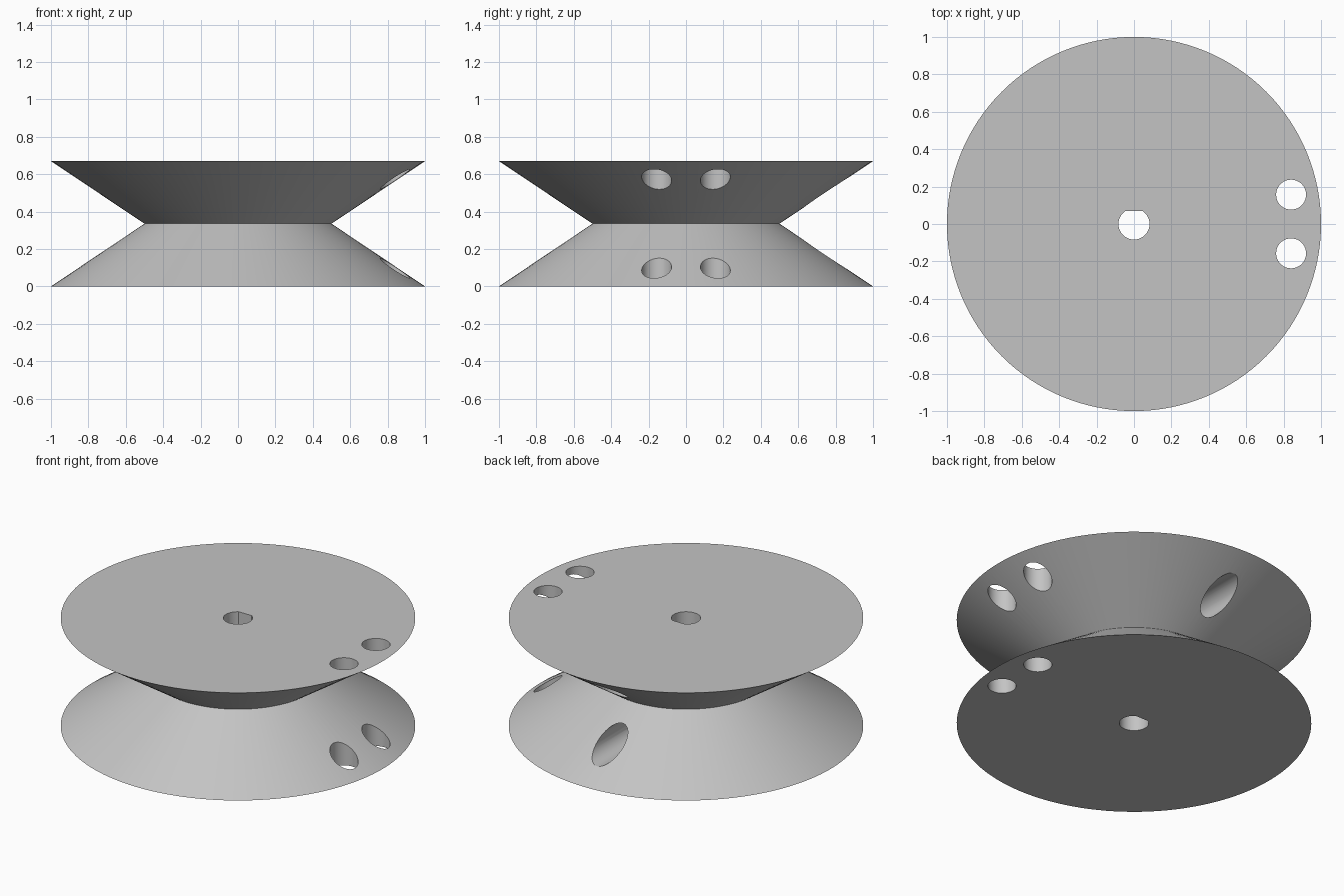
import bpy, bmesh, math
from mathutils import Matrix, Vector

HEIGHT, RIM, WAIST = 0.67, 1.0, 0.5
MID = HEIGHT / 2

cube = bpy.data.objects.get("Cube")
if cube:
    bpy.data.objects.remove(cube, do_unlink=True)

grey = bpy.data.materials.new("light_grey")
grey.use_nodes = True
colour = (0.55, 0.55, 0.55, 1)
grey.diffuse_color = colour
grey.node_tree.nodes["Principled BSDF"].inputs["Base Color"].default_value = colour


def ring(radius, segments, flat=None):
    """Circle outline, optionally cut off straight at y = flat."""
    if flat is None:
        start, sweep, count = 0, 2 * math.pi, segments
    else:
        start = math.pi - math.asin(flat / radius)
        sweep, count = 2 * math.pi - (math.pi - 2 * math.asin(flat / radius)), segments
    step = sweep / (count if flat is None else count - 1)
    return [Vector((radius * math.cos(start + i * step),
                    radius * math.sin(start + i * step), 0)) for i in range(count)]


def stack(name, outlines, matrix=Matrix()):
    """Closed solid skinned through outlines given as (points, z)."""
    bm = bmesh.new()
    rings = [[bm.verts.new(matrix @ (p + Vector((0, 0, z)))) for p in pts]
             for pts, z in outlines]
    for low, high in zip(rings, rings[1:]):
        n = len(low)
        for i in range(n):
            j = (i + 1) % n
            bm.faces.new((low[i], low[j], high[j], high[i]))
    bm.faces.new(rings[0][::-1])
    bm.faces.new(rings[-1])
    bmesh.ops.recalc_face_normals(bm, faces=bm.faces)
    mesh = bpy.data.meshes.new(name)
    bm.to_mesh(mesh)
    bm.free()
    mesh.materials.append(grey)
    obj = bpy.data.objects.new(name, mesh)
    bpy.context.collection.objects.link(obj)
    return obj


# Double-cone spool body
spool = stack("spool_body", [(ring(RIM, 128), 0), (ring(WAIST, 128), MID),
                             (ring(RIM, 128), HEIGHT)])

# Shaft bore with a flat on the back side
through = (-0.1, HEIGHT + 0.1)
bore = ring(0.083, 48, flat=0.07)
cutters = [stack("shaft_bore_cutter", [(bore, z) for z in through])]

# Pair of cord holes through both flanges
for side in (-1, 1):
    place = Matrix.Translation((0.84, side * 0.157, 0))
    cutters.append(stack("cord_hole_cutter", [(ring(0.08, 48), z) for z in through], place))

# Set screw holes from the back of each cone into the bore
for z in (MID / 2, HEIGHT - MID / 2):
    place = Matrix.Translation((0, 0, z)) @ Matrix.Rotation(-math.pi / 2, 4, 'X')
    cutters.append(stack("screw_hole_cutter", [(ring(0.085, 48), d) for d in (0.0, 1.1)], place))

bpy.ops.object.select_all(action='DESELECT')
spool.select_set(True)
bpy.context.view_layer.objects.active = spool
for cutter in cutters:
    mod = spool.modifiers.new("hole", 'BOOLEAN')
    mod.operation, mod.solver, mod.object = 'DIFFERENCE', 'EXACT', cutter
    bpy.ops.object.modifier_apply(modifier=mod.name)
    bpy.data.objects.remove(cutter, do_unlink=True)

bpy.ops.object.shade_smooth_by_angle(angle=math.radians(30))
